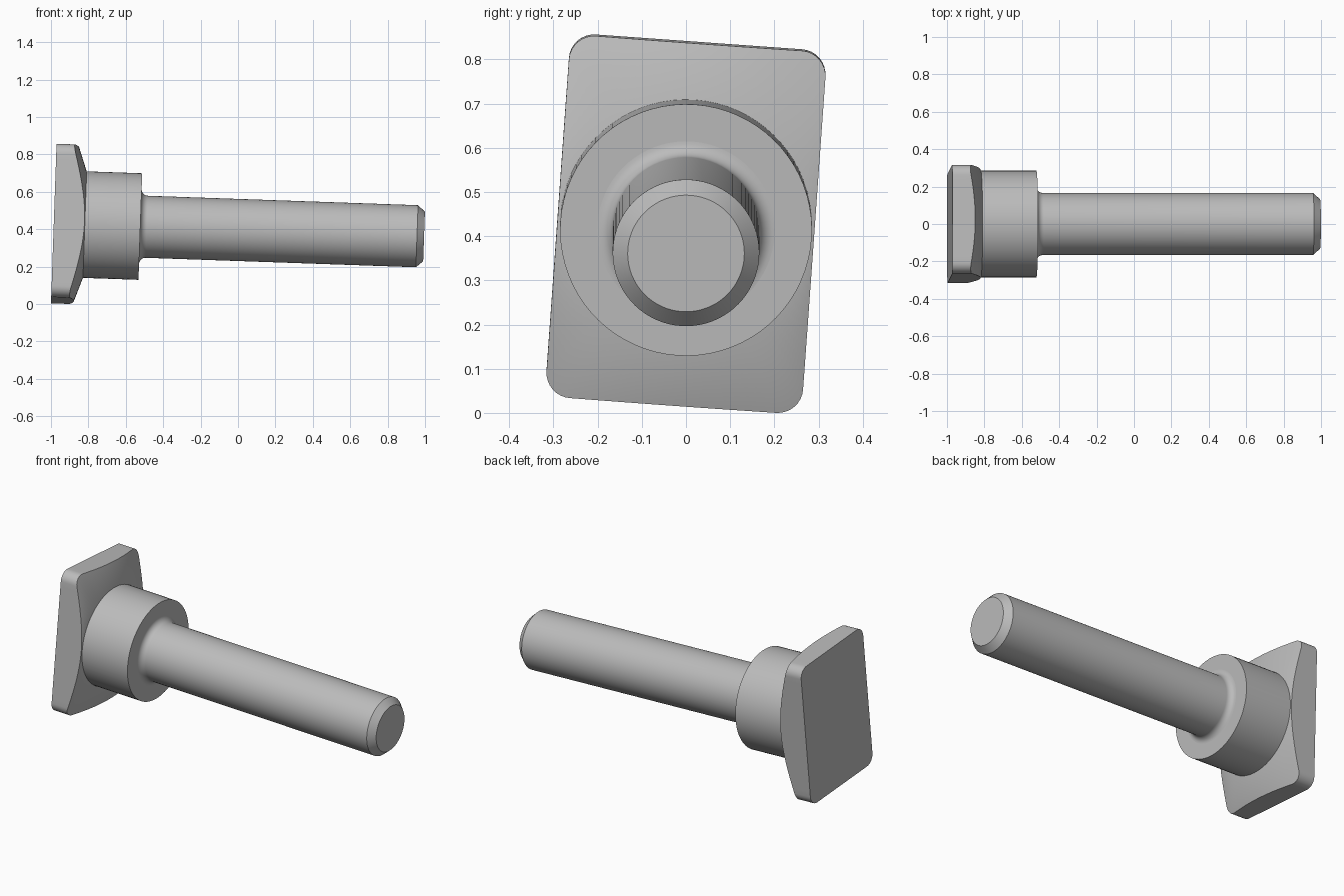
import bpy
import bmesh
import math
from mathutils import Matrix, Vector

default = bpy.data.objects.get("Cube")
if default:
    bpy.data.objects.remove(default, do_unlink=True)

steel = bpy.data.materials.new("grey steel")
steel.use_nodes = True
GREY = (0.5, 0.5, 0.5, 1)
steel.diffuse_color = GREY
steel.node_tree.nodes["Principled BSDF"].inputs["Base Color"].default_value = GREY

# The bolt axis is local +x, slightly drooping and rolled
POSE = (Matrix.Translation((-0.985, 0, 0.43))
        @ Matrix.Rotation(math.radians(2), 4, 'Y')
        @ Matrix.Rotation(math.radians(-4.1), 4, 'X'))


def finish(name, bm):
    bmesh.ops.recalc_face_normals(bm, faces=bm.faces)
    mesh = bpy.data.meshes.new(name)
    bm.to_mesh(mesh)
    bm.free()
    mesh.materials.append(steel)
    obj = bpy.data.objects.new(name, mesh)
    bpy.context.collection.objects.link(obj)
    obj.matrix_world = POSE
    bpy.ops.object.select_all(action='DESELECT')
    obj.select_set(True)
    bpy.context.view_layer.objects.active = obj
    bpy.ops.object.shade_smooth_by_angle(angle=math.radians(25))


def loft(name, rings):
    """Skin equal-length rings of points and cap both ends."""
    bm = bmesh.new()
    loops = [[bm.verts.new(p) for p in ring] for ring in rings]
    n = len(loops[0])
    for a, b in zip(loops, loops[1:]):
        for i in range(n):
            j = (i + 1) % n
            bm.faces.new((a[i], a[j], b[j], b[i]))
    bm.faces.new(loops[0])
    bm.faces.new(loops[-1])
    finish(name, bm)


def circle(x, r, n=72):
    return [(x, r * math.cos(math.tau * i / n), r * math.sin(math.tau * i / n))
            for i in range(n)]


# Rectangular head with rounded corners and a conical front
HALF_W, HALF_H, CORNER = 0.291, 0.411, 0.057
COLLAR_R, SHAFT_R = 0.285, 0.166


def cone_x(r):
    return 0.166 - 0.35 * (r - COLLAR_R)


corners = []
for k, (sy, sz) in enumerate([(1, 1), (-1, 1), (-1, -1), (1, -1)]):
    centre = Vector((sy * (HALF_W - CORNER), sz * (HALF_H - CORNER)))
    for i in range(9):
        a = math.pi / 2 * (k + i / 8)
        corners.append(centre + CORNER * Vector((math.cos(a), math.sin(a))))

outline = []
for p, q in zip(corners, corners[1:] + corners[:1]):
    steps = max(1, round((q - p).length / 0.03))
    outline += [p.lerp(q, s / steps) for s in range(steps)]

inner = COLLAR_R - 0.005
loft("head", [
    [(0, p.x, p.y) for p in outline],
    [(cone_x(p.length), p.x, p.y) for p in outline],
    [(cone_x(inner), *(p.normalized() * inner)) for p in outline],
])

# Collar
COLLAR_END = 0.463
loft("collar", [circle(0.1, COLLAR_R), circle(COLLAR_END, COLLAR_R)])

# Shaft with root fillet and chamfered tip
FILLET = 0.035
profile = [(COLLAR_END - 0.05, SHAFT_R + FILLET)]
for i in range(9):
    a = math.pi / 2 * i / 8
    profile.append((COLLAR_END + FILLET * (1 - math.cos(a)),
                    SHAFT_R + FILLET * (1 - math.sin(a))))
profile += [(1.943, SHAFT_R), (1.981, 0.132)]
loft("shaft", [circle(x, r) for x, r in profile])
